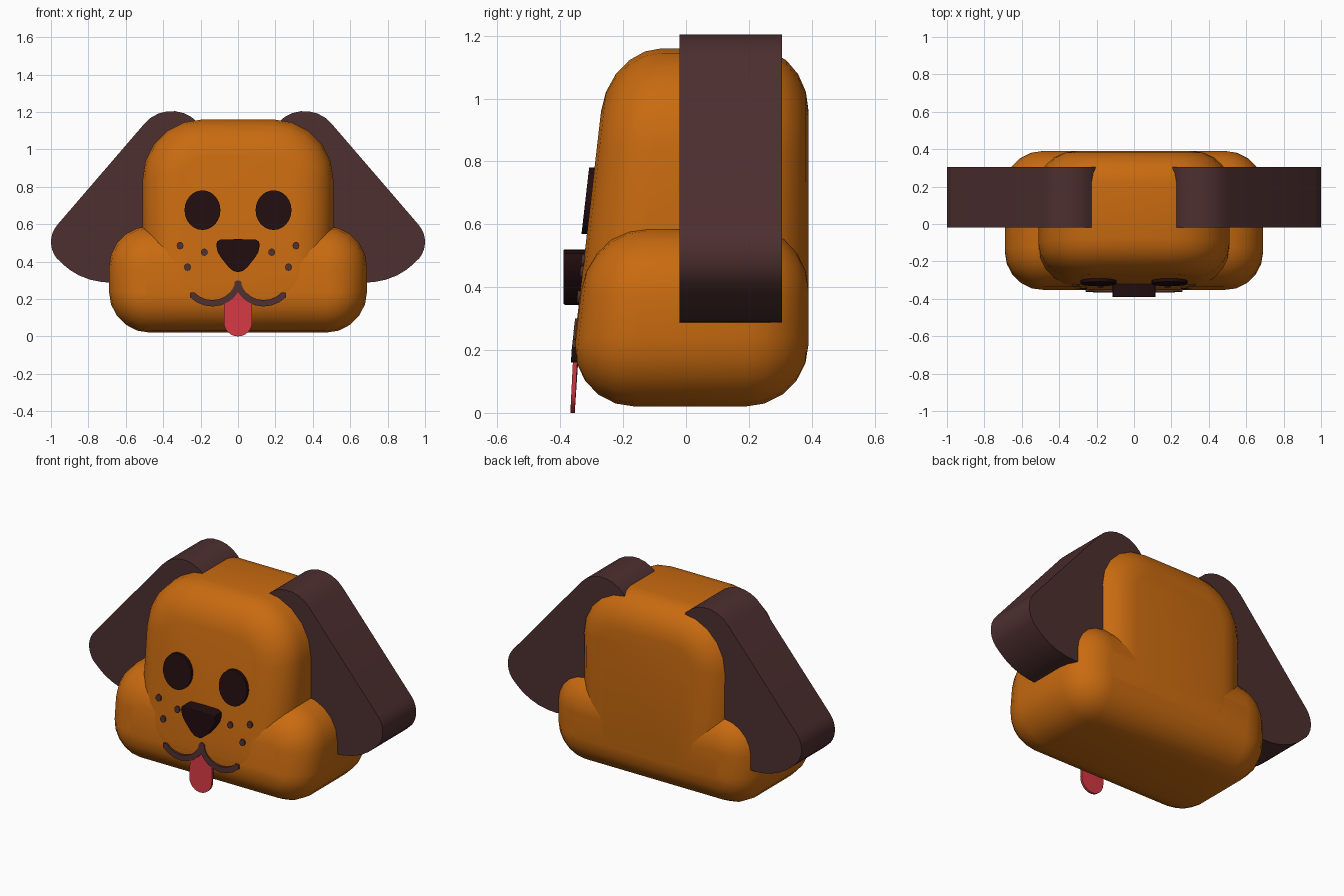
import bpy, bmesh, math

if "Cube" in bpy.data.objects:
    bpy.data.objects.remove(bpy.data.objects["Cube"])


def material(name, rgb):
    m = bpy.data.materials.new(name)
    m.diffuse_color = (*rgb, 1)
    m.use_nodes = True
    m.node_tree.nodes["Principled BSDF"].inputs["Base Color"].default_value = m.diffuse_color
    return m


TAN = material("caramel_tan", (0.58, 0.145, 0.005))
BROWN = material("dark_brown", (0.075, 0.028, 0.029))
BLACK = material("near_black", (0.016, 0.004, 0.005))
RED = material("tongue_red", (0.64, 0.04, 0.055))

FRONT, BACK = -0.355, 0.39


def lean(z):
    """Backward lean of the face plane at a given height."""
    return (0.115 if z > 0.2 else 0.05) * (z - 0.2)


def finish(name, bm, mat, angle=40):
    bmesh.ops.recalc_face_normals(bm, faces=bm.faces[:])
    me = bpy.data.meshes.new(name)
    bm.to_mesh(me)
    bm.free()
    me.materials.append(mat)
    ob = bpy.data.objects.new(name, me)
    bpy.context.collection.objects.link(ob)
    bpy.ops.object.select_all(action='DESELECT')
    ob.select_set(True)
    bpy.context.view_layer.objects.active = ob
    bpy.ops.object.shade_smooth_by_angle(angle=math.radians(angle))
    return ob


def arc(cx, cz, rx, rz, a0, a1, n):
    return [(cx + rx * math.cos(math.radians(a0 + (a1 - a0) * i / n)),
             cz + rz * math.sin(math.radians(a0 + (a1 - a0) * i / n))) for i in range(n + 1)]


def pillow(name, half_w, z0, z1, corner, rim, front, n=5):
    """Rounded block: rounded-rectangle rings lofted front to back, leaning at the front."""
    steps = [(math.radians(90 * k / n)) for k in range(n + 1)]
    layers = [(front + rim * (1 - math.cos(t)), rim * (1 - math.sin(t))) for t in steps]
    layers += [(BACK - rim * (1 - math.cos(t)), rim * (1 - math.sin(t))) for t in reversed(steps)]
    bm = bmesh.new()
    rings = []
    for y, inset in layers:
        r, x = corner - inset, half_w - corner
        pts = []
        for cx, cz, a in ((x, z1 - corner, 0), (-x, z1 - corner, 90),
                          (-x, z0 + corner, 180), (x, z0 + corner, 270)):
            pts += arc(cx, cz, r, r, a, a + 90, n)
        w = (BACK - y) / (BACK - FRONT)
        rings.append([bm.verts.new((px, y + lean(pz) * w, pz)) for px, pz in pts])
    for a, b in zip(rings, rings[1:]):
        for i in range(len(a)):
            j = (i + 1) % len(a)
            bm.faces.new((a[i], a[j], b[j], b[i]))
    bm.faces.new(rings[0])
    bm.faces.new(rings[-1])
    return finish(name, bm, TAN)


def slab(name, pts, y_front, y_back, mat, side=1, on_face=False):
    """Outline in x,z extruded along y; on_face makes y relative to the leaning face."""
    bm = bmesh.new()
    rows = []
    for y in (y_front, y_back):
        rows.append([bm.verts.new((side * x, y + (FRONT + lean(z) if on_face else 0), z))
                     for x, z in pts])
    n = len(pts)
    for i in range(n):
        j = (i + 1) % n
        bm.faces.new((rows[0][i], rows[0][j], rows[1][j], rows[1][i]))
    caps = [bm.faces.new(r) for r in rows]
    bmesh.ops.triangulate(bm, faces=caps)
    return finish(name, bm, mat)


# Head and cheeks
pillow("upper_head", 0.51, 0.04, 1.16, 0.32, 0.2, FRONT - 0.003)
pillow("cheeks", 0.69, 0.02, 0.59, 0.22, 0.2, FRONT)

# Outlines for the mirrored parts
ear = (arc(0.355, 1.015, 0.19, 0.19, 180, 40, 10) + arc(0.86, 0.505, 0.14, 0.14, 40, -38, 7)
       + [(0.935, 0.385), (0.9, 0.356), (0.85, 0.326), (0.79, 0.303), (0.73, 0.291),
          (0.67, 0.287), (0.6, 0.295), (0.35, 0.5)])
eye = arc(0.19, 0.675, 0.096, 0.106, 0, 345, 23)

# Mouth ribbon around a lower-lip arc
path = [(0.0, 0.28), (0.012, 0.249), (0.032, 0.222), (0.06, 0.199), (0.095, 0.183), (0.135, 0.177),
        (0.175, 0.182), (0.212, 0.197), (0.245, 0.222)]
left, right = [], []
for i, (x, z) in enumerate(path):
    ax, az = path[max(i - 1, 0)]
    bx, bz = path[min(i + 1, len(path) - 1)]
    d = math.hypot(bx - ax, bz - az)
    nx, nz = -(bz - az) / d * 0.017, (bx - ax) / d * 0.017
    left.append((x + nx, z + nz))
    right.append((x - nx, z - nz))
tip = [(0.258, 0.233)]
mouth = left + tip + right[::-1] + [(-0.006, 0.296)]

for side, tag in ((1, "right"), (-1, "left")):
    slab("ear_" + tag, ear, -0.02, 0.305, BROWN, side)
    slab("eye_" + tag, eye, -0.02, 0.01, BLACK, side, True)
    slab("mouth_" + tag, mouth, -0.009, 0.03, BROWN, side, True)
    for k, (x, z) in enumerate(((0.31, 0.485), (0.18, 0.45), (0.27, 0.37))):
        slab(f"freckle_{tag}_{k + 1}", arc(x, z, 0.018, 0.02, 0, 330, 11),
             -0.011, 0.015, BROWN, side, True)

# Mouth peak where both lips meet
slab("mouth_peak", arc(0, 0.28, 0.02, 0.02, 0, 330, 11), -0.0095, 0.02, BROWN, 1, True)

# Nose: rounded triangle with softened rim
half = [(0, 0.52), (0.095, 0.518), (0.112, 0.507), (0.116, 0.485), (0.108, 0.45), (0.09, 0.42),
        (0.05, 0.37), (0.025, 0.35), (0, 0.344)]
nose = slab("nose", half + [(-x, z) for x, z in half[-2:0:-1]], -0.39, -0.28, BLACK)
bev = nose.modifiers.new("soft_rim", 'BEVEL')
bev.width = 0.014
bev.segments = 3
bev.limit_method = 'ANGLE'
bev.angle_limit = math.radians(60)

# Tongue hanging below the chin
slab("tongue", arc(0, 0.076, 0.076, 0.076, 180, 360, 12)
     + [(0.076, 0.19), (0.03, 0.235), (0, 0.265), (-0.03, 0.235), (-0.076, 0.19)],
     -0.003, 0.011, RED, 1, True)
